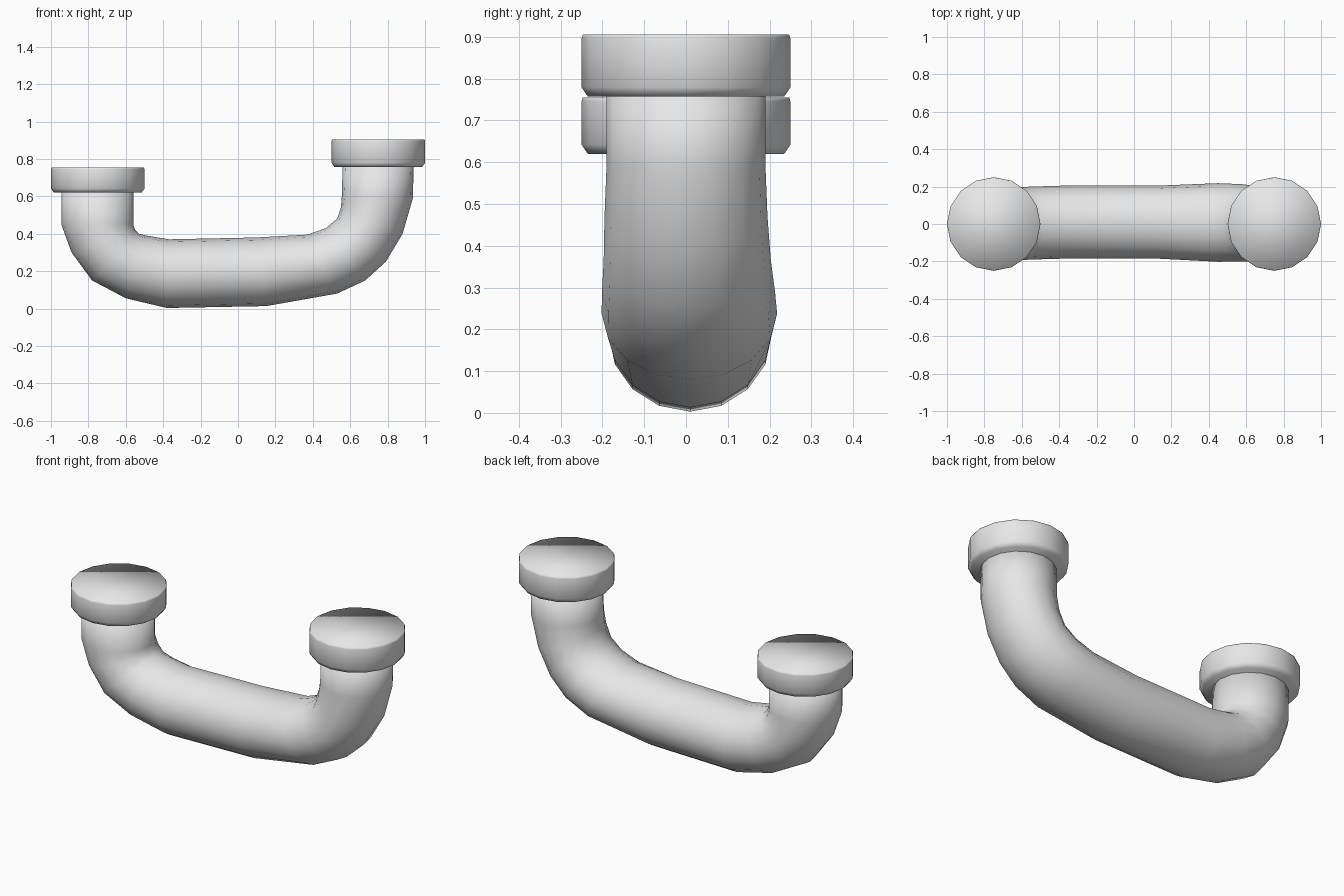
import bpy, bmesh
from math import cos, sin, tau
from mathutils import Vector

default = bpy.data.objects.get("Cube")
if default:
    bpy.data.objects.remove(default, do_unlink=True)

grey = bpy.data.materials.new("light grey")
grey.use_nodes = True
grey.diffuse_color = (0.8, 0.8, 0.8, 1)
grey.node_tree.nodes["Principled BSDF"].inputs["Base Color"].default_value = (0.8, 0.8, 0.8, 1)

SIDES = 16


def loft(name, rings):
    """Skin a list of (centre, axis a, axis b) ellipses into a closed smooth solid."""
    bm = bmesh.new()
    loops = []
    for centre, a, b in rings:
        angles = [tau * i / SIDES for i in range(SIDES)]
        loops.append([bm.verts.new(centre + a * cos(t) + b * sin(t)) for t in angles])
    for low, high in zip(loops, loops[1:]):
        for i in range(SIDES):
            j = (i + 1) % SIDES
            bm.faces.new((low[i], low[j], high[j], high[i]))
    bm.faces.new(loops[0])
    bm.faces.new(loops[-1])
    bmesh.ops.recalc_face_normals(bm, faces=bm.faces)
    for face in bm.faces:
        face.smooth = True
    mesh = bpy.data.meshes.new(name)
    bm.to_mesh(mesh)
    bm.free()
    mesh.materials.append(grey)
    obj = bpy.data.objects.new(name, mesh)
    bpy.context.collection.objects.link(obj)
    return obj


def collar(name, x, bottom, top):
    # Disc with a chamfered lower rim and a barely eased upper rim
    profile = [(0.235, bottom), (0.25, bottom + 0.022), (0.25, top - 0.01), (0.247, top)]
    loft(name, [(Vector((x, 0, z)), Vector((r, 0, 0)), Vector((0, r, 0))) for r, z in profile])


# Bent pipe: outer x, z, inner x, z, half depth, sideways offset
bend = [
    (-0.945, 0.65, -0.56, 0.65, 0.19, 0),
    (-0.945, 0.45, -0.56, 0.45, 0.19, 0),
    (-0.89, 0.30, -0.55, 0.42, 0.195, 0),
    (-0.78, 0.15, -0.53, 0.40, 0.195, 0),
    (-0.60, 0.055, -0.49, 0.39, 0.195, 0.005),
    (-0.38, 0.003, -0.37, 0.37, 0.195, 0.01),
    (0.15, 0.013, 0.10, 0.38, 0.195, 0.01),
    (0.53, 0.08, 0.37, 0.395, 0.21, 0.008),
    (0.68, 0.15, 0.47, 0.43, 0.207, 0.006),
    (0.79, 0.25, 0.53, 0.48, 0.2, 0.003),
    (0.88, 0.40, 0.55, 0.54, 0.195, 0),
    (0.935, 0.59, 0.555, 0.60, 0.19, 0),
    (0.94, 0.79, 0.56, 0.79, 0.19, 0),
]
rings = []
for ox, oz, ix, iz, depth, y in bend:
    outer, inner = Vector((ox, y, oz)), Vector((ix, y, iz))
    rings.append(((outer + inner) / 2, (outer - inner) / 2, Vector((0, depth, 0))))
loft("bent_pipe", rings)

# End collars
collar("right_collar", -0.75, 0.62, 0.755)
collar("left_collar", 0.75, 0.757, 0.905)
